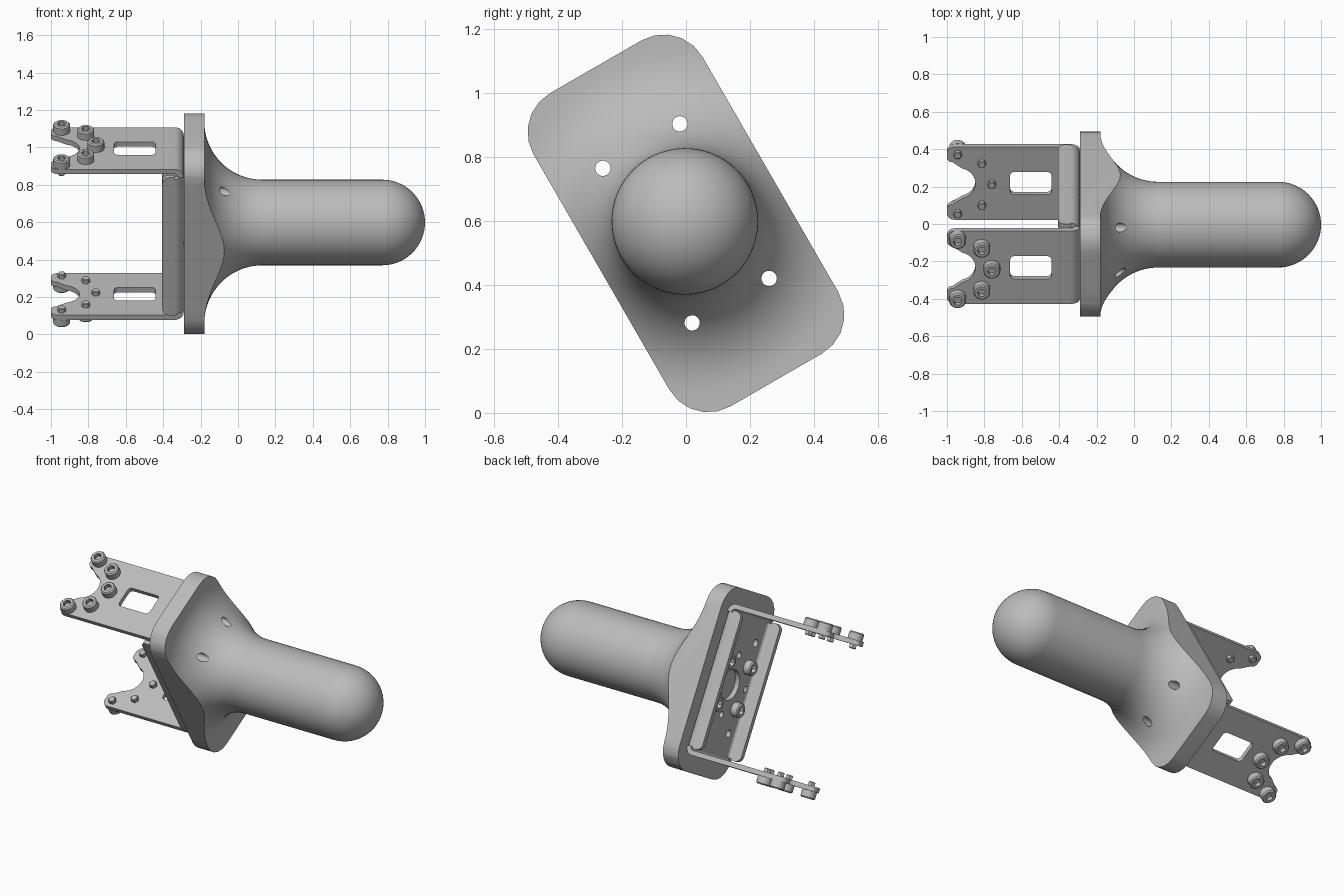
import bpy, bmesh
from math import sin, cos, pi, radians
from mathutils import Matrix, Vector

if "Cube" in bpy.data.objects:
    bpy.data.objects.remove(bpy.data.objects["Cube"])

grey = bpy.data.materials.new("light grey")
grey.use_nodes = True
grey.diffuse_color = (0.5, 0.5, 0.5, 1)
grey.node_tree.nodes["Principled BSDF"].inputs["Base Color"].default_value = (0.5, 0.5, 0.5, 1)

# Whole model is tilted about its long axis
TILT = Matrix.Translation((0, 0, 0.5925)) @ Matrix.Rotation(radians(30), 4, "X")
X, Y, Z = Vector((1, 0, 0)), Vector((0, 1, 0)), Vector((0, 0, 1))


def frame(a, b, c, origin=(0, 0, 0)):
    """Matrix sending local axes to a, b, c at origin, inside the tilted model."""
    m = Matrix((a, b, c)).transposed().to_4x4()
    m.translation = Vector(origin)
    return TILT @ m


def finish(name, mesh, matrix):
    bm = bmesh.new()
    bm.from_mesh(mesh)
    bm.transform(matrix)
    bmesh.ops.remove_doubles(bm, verts=bm.verts, dist=1e-5)
    bmesh.ops.recalc_face_normals(bm, faces=bm.faces)
    out = bpy.data.meshes.new(name)
    bm.to_mesh(out)
    bm.free()
    out.materials.append(grey)
    ob = bpy.data.objects.new(name, out)
    bpy.context.collection.objects.link(ob)
    return ob


def evaluated_mesh(ob):
    bpy.context.view_layer.update()
    dg = bpy.context.evaluated_depsgraph_get()
    return bpy.data.meshes.new_from_object(ob.evaluated_get(dg))


def sheet(name, loops, thickness, matrix):
    """Flat outline with holes, thickened evenly to both sides."""
    curve = bpy.data.curves.new(name, "CURVE")
    curve.dimensions, curve.fill_mode = "2D", "BOTH"
    curve.extrude = thickness / 2
    for loop in loops:
        s = curve.splines.new("POLY")
        s.points.add(len(loop) - 1)
        for p, (x, y) in zip(s.points, loop):
            p.co = (x, y, 0, 1)
        s.use_cyclic_u = True
    tmp = bpy.data.objects.new("outline", curve)
    bpy.context.collection.objects.link(tmp)
    mesh = evaluated_mesh(tmp)
    bpy.data.objects.remove(tmp)
    return finish(name, mesh, matrix)


def lathe(name, profile, steps, matrix, hex_radius=0):
    """Turn (radius, height) points about z; radii up to hex_radius become hexagonal."""
    verts, faces, n = [], [], len(profile)
    for i in range(steps):
        a = 2 * pi * i / steps
        flat = cos(pi / 6) / cos(a % (pi / 3) - pi / 6)
        for r, h in profile:
            k = r * flat if r <= hex_radius else r
            verts.append((k * cos(a), k * sin(a), h))
        j = (i + 1) % steps
        faces += [(i * n + k, j * n + k, j * n + k + 1, i * n + k + 1) for k in range(n - 1)]
    mesh = bpy.data.meshes.new(name)
    mesh.from_pydata(verts, [], faces)
    return finish(name, mesh, matrix)


def boolean(ob, tool, operation):
    mod = ob.modifiers.new("cut", "BOOLEAN")
    mod.object, mod.operation, mod.solver = tool, operation, "EXACT"
    mesh = evaluated_mesh(ob)
    ob.modifiers.clear()
    ob.data = mesh
    bpy.data.objects.remove(tool)


def arc(cx, cy, r, start, end, n=8):
    angles = [radians(start + (end - start) * i / n) for i in range(n + 1)]
    return [(cx + r * cos(a), cy + r * sin(a)) for a in angles]


def circle(cx, cy, r):
    return arc(cx, cy, r, 0, 345, 23)


def rounded(cx, cy, w, h, r, n=6):
    """Rounded rectangle from half sizes."""
    pts = []
    for q, (sx, sy) in enumerate(((1, 1), (-1, 1), (-1, -1), (1, -1))):
        pts += arc(cx + sx * (w - r), cy + sy * (h - r), r, 90 * q, 90 * q + 90, n)
    return pts


BACK, FRONT, GRIP, FLARE = -0.29, -0.18, 0.229, 0.31
THICK = 0.03
mount_holes = [(a * 0.139, b * 0.279) for a in (-1, 1) for b in (-1, 1)]

# Grip: dome, shaft and flared foot, trimmed to the mounting plate outline
profile = [(0, BACK), (0.8, BACK), (0.8, FRONT)]
profile += arc(GRIP + FLARE, FRONT + FLARE, FLARE, 270, 180, 20)
profile += arc(0, 1 - GRIP, GRIP, 0, 90, 16)
grip = lathe("grip_and_plate", profile, 64, frame(Y, Z, X, (0, 0, 0.007)))
boolean(grip, sheet("plate_trim", [rounded(0, 0, 0.305, 0.565, 0.14, 5)], 3, frame(Y, Z, X)), "INTERSECT")
for hole in mount_holes:
    boolean(grip, sheet("drill", [circle(*hole, 0.024)], 1.5, frame(Y, Z, X)), "DIFFERENCE")

# Bracket base with centre hole, ring of small holes and mounting holes
RING = 0.183
ring = [circle(RING * cos(k * pi / 4), RING * sin(k * pi / 4), 0.02) for k in range(8)]
base = [rounded(0, 0, 0.195, 0.415, 0.005, 1), circle(0, 0, 0.095)]
base += ring + [circle(*h, 0.024) for h in mount_holes]
sheet("bracket_base", base, THICK, frame(Y, Z, X, (BACK + THICK / 2, 0, 0)).copy()
      @ Matrix.Translation((0, 0, -THICK)))

# Fork-ended arm outline
HUB = -0.943
half = [(-0.34, 0.225)] + arc(-0.96, 0.185, 0.04, 90, 180) + arc(-0.97, 0.16, 0.03, 180, 270)
half += arc(HUB, 0, 0.095, 75, 0, 10)
arm = half + [(x, -y) for x, y in reversed(half[:-1])]
window = rounded(-0.552, 0, 0.11, 0.07, 0.022)

# Quarter bend joining the base to arms and flanges
def bend(reach):
    return arc(-0.34, reach, 0.05, 0, 90) + arc(-0.34, reach, 0.02, 90, 0)

flange = [(-0.34, 0.425)] + arc(-0.365, 0.385, 0.04, 90, 180) + arc(-0.365, -0.385, 0.04, 180, 270)
flange += [(-0.34, -0.425)]

screw = [(0, 0.02), (0.025, 0.02), (0.025, 0.047), (0.038, 0.047), (0.045, 0.04), (0.045, 0),
         (0.023, 0), (0.023, -0.051), (0.019, -0.055), (0, -0.055)]

for s, end, side in ((1, "upper", "back"), (-1, "lower", "front")):
    sheet(end + "_arm", [arm, window], THICK, frame(X, Y, Z, (0, 0, s * 0.45)))
    sheet(end + "_arm_bend", [bend(0.415)], 0.45, frame(X, s * Z, Y))
    sheet(side + "_flange", [flange], THICK, frame(X, Z, Y, (0, s * 0.23, 0)))
    sheet(side + "_flange_bend", [bend(0.195)], 0.83, frame(X, s * Y, Z))
    # Socket screws around each fork
    for k in range(-2, 3):
        a = k * pi / 4
        at = (HUB + RING * cos(a), RING * sin(a), s * 0.465)
        lathe(end + "_arm_screw", screw, 24, frame(X, Y, s * Z, at), 0.026 if k < 9 else 0)
    # Socket screws holding the base
    for t in (-1, 1):
        at = (BACK - THICK, s * RING * cos(pi / 4), t * RING * sin(pi / 4))
        lathe("base_screw", screw, 24, frame(Y, Z, -X, at), 0.026)

# Smooth the curved surfaces, keep the edges sharp
bpy.ops.object.select_all(action="DESELECT")
for ob in bpy.context.collection.objects:
    if ob.type == "MESH" and grey.name in ob.data.materials:
        ob.select_set(True)
        bpy.context.view_layer.objects.active = ob
bpy.ops.object.shade_smooth_by_angle(angle=radians(30))
